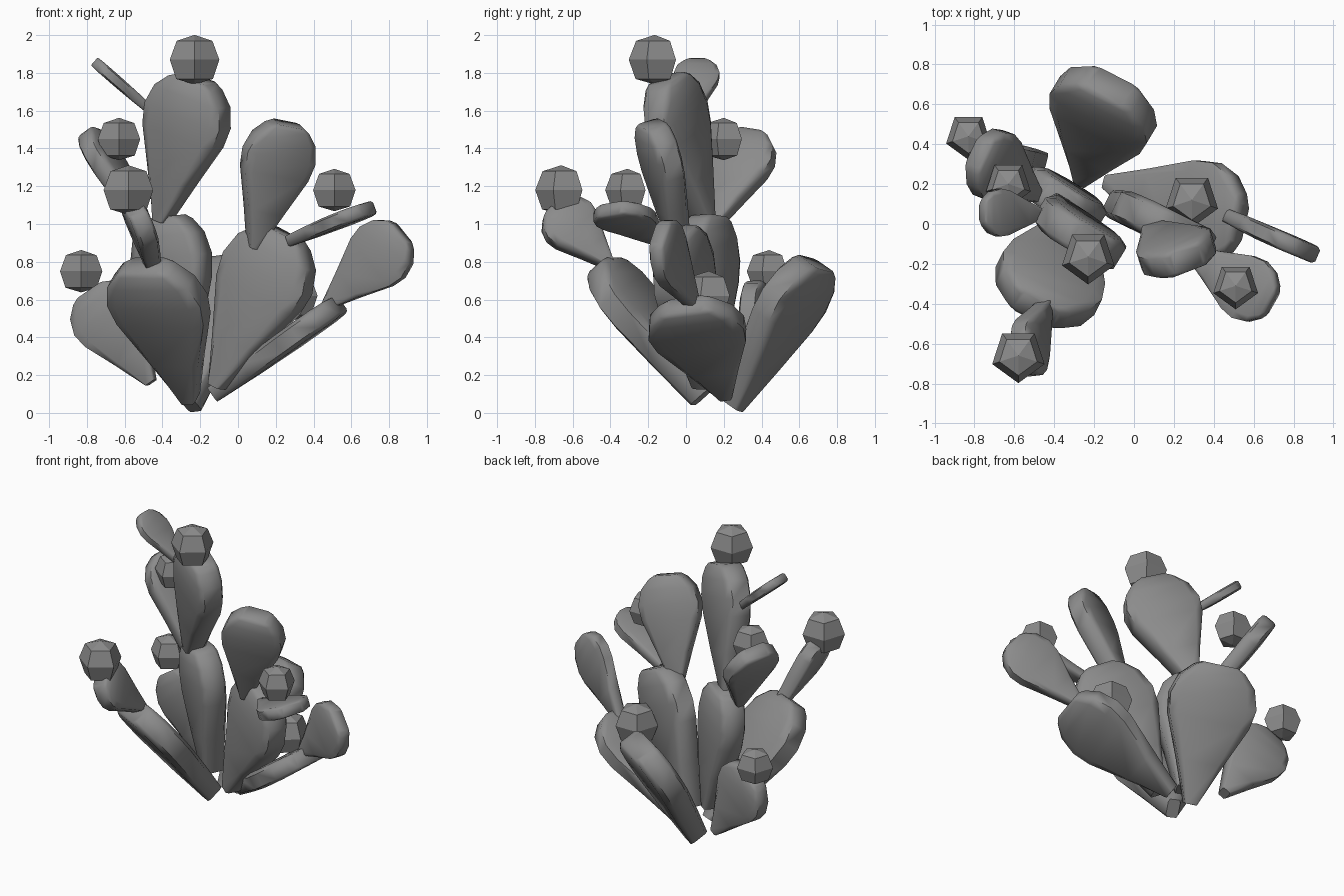
import bpy, bmesh, math
from mathutils import Vector

cube = bpy.data.objects.get("Cube")
if cube:
    bpy.data.objects.remove(cube)


def material(name, value):
    m = bpy.data.materials.new(name)
    m.use_nodes = True
    colour = (value, value, value, 1)
    m.diffuse_color = colour
    m.node_tree.nodes["Principled BSDF"].inputs["Base Color"].default_value = colour
    return m


grey = material("plain grey", 0.26)

# Teardrop pad: position along the axis, relative half width, relative thickness
PROFILE = [(0, .14, .75), (.3, .52, .92), (.6, .93, 1), (.74, 1, 1),
           (.88, .86, 1), (.97, .58, .95), (1, .4, .85)]
# Cross-section: a flat slab with chamfered edges
SECTION = [(1, -.35), (1, .35), (.78, .5), (-.78, .5),
           (-1, .35), (-1, -.35), (-.78, -.5), (.78, -.5)]
# Fruit: relative radius and height of each ring
FRUIT = [(.74, -.74), (1, 0), (.72, .72)]


def finish(name, bm):
    bmesh.ops.recalc_face_normals(bm, faces=bm.faces)
    mesh = bpy.data.meshes.new(name)
    bm.to_mesh(mesh)
    bm.free()
    mesh.materials.append(grey)
    obj = bpy.data.objects.new(name, mesh)
    bpy.context.collection.objects.link(obj)
    return obj


def bridge(bm, rings):
    for a, b in zip(rings, rings[1:]):
        n = len(a)
        for i in range(n):
            j = (i + 1) % n
            bm.faces.new((a[i], a[j], b[j], b[i]))


def pad(name, base, tip, width, thick, across):
    """Loft the slab section from base to tip; across points along the width."""
    base, tip = Vector(base), Vector(tip)
    axis = (tip - base).normalized()
    side = Vector(across)
    side = (side - axis * side.dot(axis)).normalized()
    normal = axis.cross(side)
    bm = bmesh.new()
    rings = []
    for t, w, h in PROFILE:
        centre = base.lerp(tip, t)
        rings.append([bm.verts.new(centre + side * (u * w * width / 2)
                                   + normal * (v * h * thick)) for u, v in SECTION])
    bridge(bm, rings)
    bm.faces.new(rings[0])
    bm.faces.new(rings[-1])
    obj = finish(name, bm)
    bpy.ops.object.select_all(action="DESELECT")
    obj.select_set(True)
    bpy.context.view_layer.objects.active = obj
    bpy.ops.object.shade_smooth_by_angle(angle=math.radians(60))


def fruit(name, centre, radius):
    """Faceted five-sided fruit with a pole at each end."""
    bm = bmesh.new()
    centre = Vector(centre)
    rings = []
    for r, z in FRUIT:
        ring = []
        for k in range(5):
            a = math.radians(72 * k - 90)
            ring.append(bm.verts.new(
                centre + Vector((math.cos(a) * r, math.sin(a) * r, z)) * radius))
        rings.append(ring)
    bridge(bm, rings)
    for ring, end in ((rings[0], -1), (rings[-1], 1)):
        pole = bm.verts.new(centre + Vector((0, 0, end * radius * .95)))
        for i in range(5):
            bm.faces.new((ring[i], ring[(i + 1) % 5], pole))
    finish(name, bm)


# Large pads growing from the ground
pad("front_pad", (-.25, .08, .08), (-.49, -.43, .78), .55, .16, (1, -.5, 0))
pad("back_pad", (-.25, .24, .04), (-.12, .69, .79), .55, .17, (1, -.6, 0))
pad("centre_pad", (-.11, .1, .14), (.25, -.05, .95), .52, .17, (.9, -.43, 0))
pad("left_low_pad", (-.13, .21, .1), (.53, 0, .57), .52, .12, (.05, 1, 0))
pad("tall_lower_pad", (-.28, .12, .2), (-.38, .12, 1.04), .44, .17, (.8, -.5, 0))
pad("right_low_pad", (-.46, .32, .16), (-.78, .39, .65), .4, .11, (1, -.25, .4))

# Second and third tier pads
pad("centre_upper_pad", (.08, -.03, .88), (.265, -.18, 1.53), .39, .14, (.93, .3, 0))
pad("left_outer_pad", (.47, .04, .57), (.87, -.14, .95), .36, .09, (.6, -.25, -.6))
pad("left_flat_pad", (.27, -.13, .91), (.69, -.4, 1.08), .33, .08, (.12, 1, 0))
pad("tall_upper_pad", (-.4, .09, 1.02), (-.22, -.1, 1.77), .48, .17, (.85, -.52, 0))
pad("right_mid_pad", (-.49, .14, .98), (-.78, .355, 1.48), .36, .11, (.35, 1, 0))
pad("right_top_pad", (-.45, .05, 1.59), (-.76, .06, 1.86), .24, .06, (0, 1, 0))
pad("front_small_pad", (-.45, -.4, .78), (-.55, -.7, 1.09), .31, .11, (-.3, .7, .5))

# Fruits
fruit("tall_pad_fruit", (-.23, -.165, 1.87), .138)
fruit("front_pad_fruit", (-.58, -.66, 1.18), .138)
fruit("left_low_fruit", (.29, .12, .62), .138)
fruit("left_flat_fruit", (.51, -.31, 1.18), .118)
fruit("right_mid_fruit", (-.63, .2, 1.45), .118)
fruit("right_low_fruit", (-.83, .44, .75), .118)
